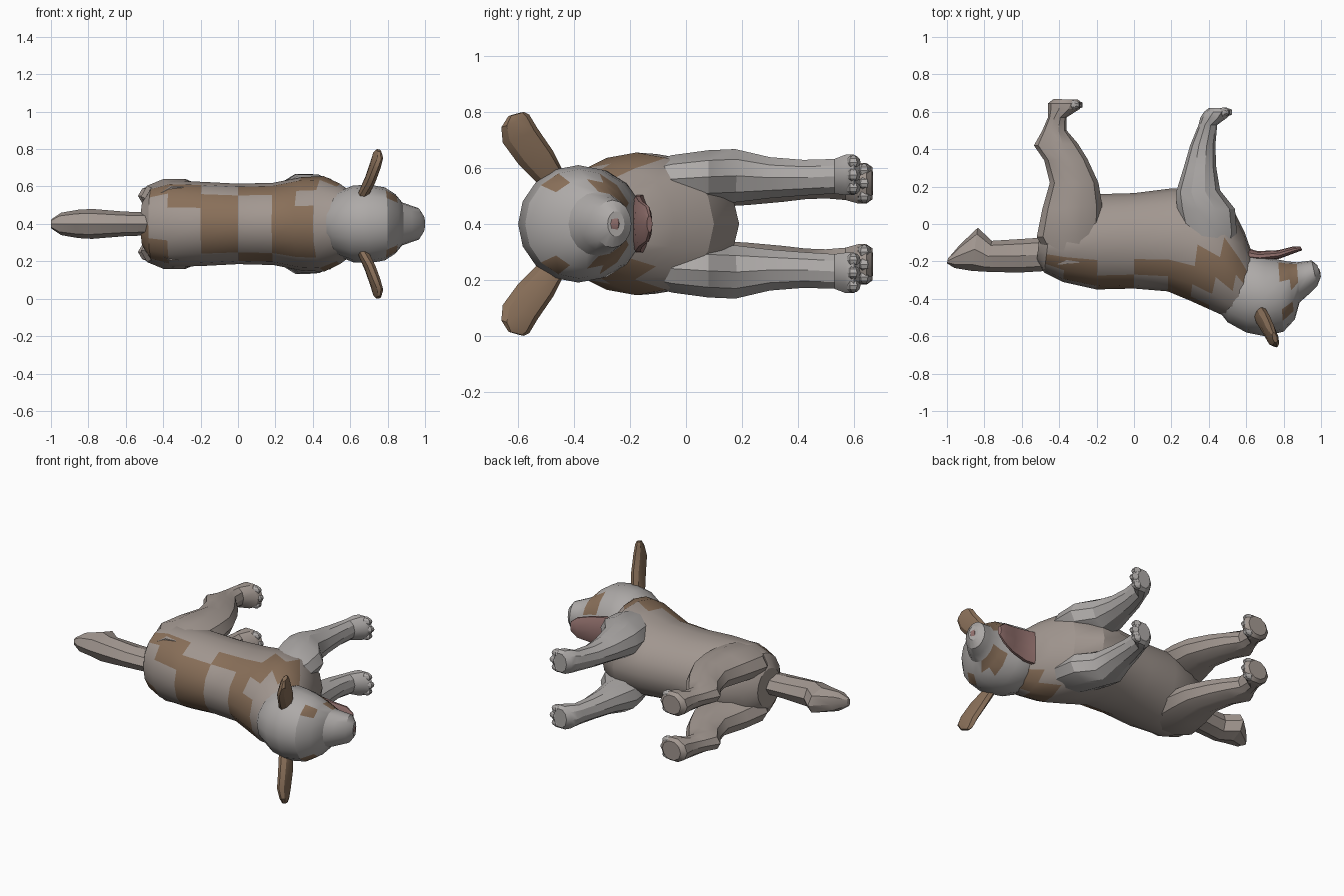
import bpy, bmesh
from math import sin, cos, pi, radians
from mathutils import Vector, Matrix, noise

MID = 0.4  # height of the animal's plane of symmetry (it lies on its side)


def material(name, r, g, b):
    m = bpy.data.materials.new(name)
    m.diffuse_color = (r, g, b, 1)
    return m


COAT = material("coat_grey", 0.36, 0.31, 0.28)
BROWN = material("coat_brown", 0.25, 0.16, 0.10)
PALE = material("coat_pale", 0.42, 0.40, 0.39)
PINK = material("mouth_pink", 0.30, 0.17, 0.16)
DARK = material("eye_dark", 0.05, 0.05, 0.06)


def finish(bm, name, mats, mirror):
    bmesh.ops.recalc_face_normals(bm, faces=bm.faces)
    me = bpy.data.meshes.new(name)
    bm.to_mesh(me)
    bm.free()
    for m in mats:
        me.materials.append(m)
    ob = bpy.data.objects.new(name, me)
    ob.location.z = MID
    bpy.context.collection.objects.link(ob)
    if mirror:
        mod = ob.modifiers.new("Mirror", 'MIRROR')
        mod.use_axis = (False, False, True)
        mod.use_mirror_merge = False
    return ob


def skin(name, rings, n, mats, mirror=False, patches=None):
    """Loft oval rings; each ring is (edge point, edge point, side half-width vector)."""
    bm = bmesh.new()
    loops = []
    for a, b, side in rings:
        mid, half = (a + b) / 2, (a - b) / 2
        loops.append([bm.verts.new(mid + half * cos(2 * pi * i / n) + side * sin(2 * pi * i / n))
                      for i in range(n)])
    for p, q in zip(loops, loops[1:]):
        for i in range(n):
            j = (i + 1) % n
            bm.faces.new((p[i], p[j], q[j], q[i]))
    bm.faces.new(loops[0])
    bm.faces.new(loops[-1])
    if patches:
        for f in bm.faces:
            f.material_index = patches(f.calc_center_median())
    return finish(bm, name, mats, mirror)


def profile(name, rows, n, mats, mirror=False, patches=None):
    """Rows: both outline points in the side profile, sideways offset, half-width."""
    rings = [(Vector((ax, ay, z)), Vector((bx, by, z)), Vector((0, 0, w)))
             for ax, ay, bx, by, z, w in rows]
    return skin(name, rings, n, mats, mirror, patches)


def balls(name, spots, mats, mirror=False, seg=8):
    """Ellipsoids: (centre, radii)."""
    bm = bmesh.new()
    for c, r in spots:
        bmesh.ops.create_uvsphere(bm, u_segments=seg, v_segments=6, radius=1,
                                  matrix=Matrix.Translation(c) @ Matrix.Diagonal((*r, 1)))
    return finish(bm, name, mats, mirror)


# Brown patches on the back and around the eyes
def back_patch(c):
    return int(c.y < -0.15 and noise.noise(c * 6) > 0.08)


def face_patch(c):
    return int(0.74 < c.x < 0.86 and 0.07 < abs(c.z) < 0.17 and c.y > -0.47)


# Trunk and neck
profile("trunk", [
    (-0.52, -0.20, -0.50, 0.00, 0, 0.12),
    (-0.48, -0.26, -0.44, 0.06, 0, 0.20),
    (-0.38, -0.31, -0.34, 0.12, 0, 0.23),
    (-0.20, -0.35, -0.18, 0.16, 0, 0.225),
    (0.00, -0.345, 0.00, 0.165, 0, 0.215),
    (0.18, -0.36, 0.20, 0.19, 0, 0.22),
    (0.30, -0.41, 0.38, 0.19, 0, 0.25),
    (0.40, -0.455, 0.52, 0.10, 0, 0.255),
    (0.50, -0.50, 0.59, -0.04, 0, 0.215),
    (0.60, -0.54, 0.64, -0.18, 0, 0.16)], 16, [COAT, BROWN], patches=back_patch)

# Head and muzzle
profile("head", [
    (0.45, -0.46, 0.52, -0.20, 0, 0.10),
    (0.50, -0.525, 0.56, -0.16, 0, 0.17),
    (0.60, -0.58, 0.63, -0.15, 0, 0.205),
    (0.70, -0.60, 0.70, -0.17, 0, 0.21),
    (0.80, -0.575, 0.77, -0.19, 0, 0.195),
    (0.86, -0.51, 0.82, -0.20, 0, 0.16),
    (0.885, -0.42, 0.87, -0.205, 0, 0.115),
    (0.93, -0.38, 0.91, -0.20, 0, 0.10),
    (0.98, -0.33, 0.95, -0.195, 0, 0.085),
    (1.00, -0.28, 0.98, -0.22, 0, 0.045)], 16, [PALE, BROWN], patches=face_patch)

# Lower jaw, hanging slightly open
profile("lower_jaw", [
    (0.58, -0.20, 0.58, -0.12, 0, 0.11),
    (0.68, -0.20, 0.66, -0.145, 0, 0.105),
    (0.78, -0.185, 0.77, -0.14, 0, 0.085),
    (0.86, -0.155, 0.85, -0.12, 0, 0.065),
    (0.90, -0.14, 0.89, -0.12, 0, 0.03)], 10, [PINK])

# Eyes and nose
balls("eyes", [(Vector((0.825, -0.385, 0.125)), (0.026, 0.03, 0.026))], [DARK], True)
balls("nose", [(Vector((0.972, -0.265, 0)), (0.026, 0.035, 0.04))], [PINK])

# Ears: thin flaps spreading sideways
ear = [((0.66, -0.44, 0.13), (0.66, -0.50, 0.11), 0.03),
       ((0.68, -0.445, 0.20), (0.68, -0.54, 0.155), 0.032),
       ((0.70, -0.475, 0.26), (0.715, -0.60, 0.215), 0.03),
       ((0.725, -0.53, 0.34), (0.745, -0.655, 0.29), 0.028),
       ((0.735, -0.56, 0.39), (0.765, -0.66, 0.345), 0.022),
       ((0.745, -0.58, 0.40), (0.76, -0.635, 0.385), 0.012)]
skin("ears", [(Vector(a), Vector(b), Vector((t, t * 0.3, 0))) for a, b, t in ear],
     8, [BROWN], mirror=True)

# Front legs
profile("front_legs", [
    (0.49, -0.22, 0.32, -0.22, 0.14, 0.06),
    (0.55, -0.05, 0.26, -0.05, 0.16, 0.09),
    (0.54, 0.08, 0.23, 0.08, 0.168, 0.10),
    (0.46, 0.18, 0.225, 0.17, 0.172, 0.10),
    (0.44, 0.30, 0.265, 0.30, 0.165, 0.077),
    (0.435, 0.42, 0.30, 0.42, 0.165, 0.067),
    (0.445, 0.53, 0.345, 0.53, 0.17, 0.065),
    (0.50, 0.57, 0.355, 0.57, 0.175, 0.076),
    (0.52, 0.60, 0.375, 0.60, 0.175, 0.076),
    (0.49, 0.62, 0.40, 0.62, 0.175, 0.06)], 10, [PALE], mirror=True)

# Hind legs
profile("hind_legs", [
    (-0.22, -0.20, -0.43, -0.22, 0.12, 0.08),
    (-0.17, -0.05, -0.52, -0.07, 0.145, 0.10),
    (-0.17, 0.10, -0.49, 0.08, 0.15, 0.095),
    (-0.19, 0.22, -0.45, 0.22, 0.15, 0.087),
    (-0.25, 0.35, -0.48, 0.34, 0.15, 0.075),
    (-0.30, 0.43, -0.535, 0.42, 0.15, 0.065),
    (-0.36, 0.50, -0.49, 0.50, 0.148, 0.06),
    (-0.36, 0.57, -0.46, 0.57, 0.147, 0.065),
    (-0.29, 0.615, -0.46, 0.615, 0.145, 0.076),
    (-0.275, 0.645, -0.46, 0.645, 0.145, 0.076),
    (-0.30, 0.665, -0.43, 0.668, 0.145, 0.06)], 10, [COAT], mirror=True)

# Toes on every paw
for part, x, y, z in (("front_toes", 0.49, 0.598, 0.175), ("hind_toes", -0.31, 0.637, 0.145)):
    balls(part, [(Vector((x - abs(k) * 0.014, y, z + k * 0.045)), (0.04, 0.026, 0.026))
                 for k in (-1, 0, 1)], [PALE], True, 6)

# Tail, keeled on the underside
profile("tail", [
    (-0.45, -0.25, -0.45, -0.07, 0, 0.06),
    (-0.62, -0.26, -0.60, -0.08, 0, 0.066),
    (-0.80, -0.255, -0.76, -0.09, 0, 0.08),
    (-0.87, -0.25, -0.835, -0.02, 0, 0.076),
    (-0.96, -0.235, -0.93, -0.11, 0, 0.06),
    (-1.00, -0.21, -0.995, -0.185, 0, 0.025)], 8, [COAT])

# Soft shading with the stronger facets kept
for ob in bpy.context.collection.objects:
    ob.select_set(True)
    bpy.context.view_layer.objects.active = ob
bpy.ops.object.shade_smooth_by_angle(angle=radians(28))
